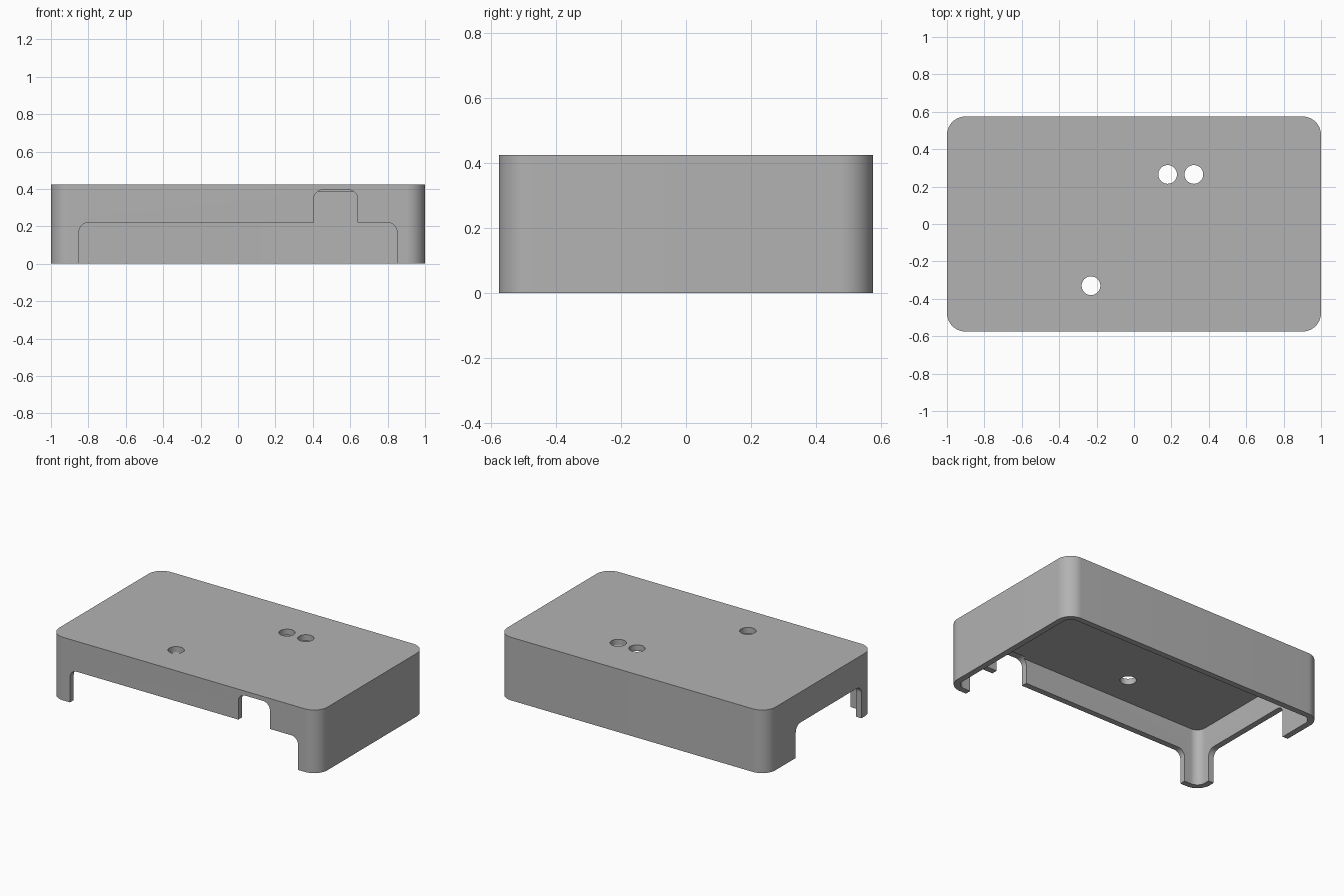
import bpy, bmesh, math
from mathutils import Matrix

cube = bpy.data.objects.get("Cube")
if cube:
    bpy.data.objects.remove(cube, do_unlink=True)

WALL, HEIGHT, HALF_X, HALF_Y = 0.04, 0.425, 1.0, 0.575

grey = bpy.data.materials.new("plain grey")
grey.use_nodes = True
colour = (0.45, 0.45, 0.45, 1)
grey.diffuse_color = colour
grey.node_tree.nodes["Principled BSDF"].inputs["Base Color"].default_value = colour


def rounded(x0, x1, y0, y1, radius, low_radius, steps=10):
    """Rectangle outline with rounded upper and lower corners."""
    pts = []
    for cx, cy, r, start in ((x1, y1, radius, 0), (x0, y1, radius, 90),
                             (x0, y0, low_radius, 180), (x1, y0, low_radius, 270)):
        sx, sy = (1 if cx == x1 else -1), (1 if cy == y1 else -1)
        if r == 0:
            pts.append((cx, cy))
            continue
        for i in range(steps + 1):
            a = math.radians(start + 90 * i / steps)
            pts.append((cx - sx * r + r * math.cos(a), cy - sy * r + r * math.sin(a)))
    return pts


def prism(name, outline, low, high, turn=Matrix()):
    """Extrude an outline from low to high, then turn it into place."""
    bm = bmesh.new()
    face = bm.faces.new([bm.verts.new((x, y, low)) for x, y in outline])
    top = bmesh.ops.extrude_face_region(bm, geom=[face])["geom"]
    bmesh.ops.translate(bm, vec=(0, 0, high - low),
                        verts=[v for v in top if isinstance(v, bmesh.types.BMVert)])
    bm.transform(turn)
    bmesh.ops.recalc_face_normals(bm, faces=bm.faces)
    mesh = bpy.data.meshes.new(name)
    bm.to_mesh(mesh)
    bm.free()
    obj = bpy.data.objects.new(name, mesh)
    bpy.context.collection.objects.link(obj)
    mesh.materials.append(grey)
    return obj


def circle(x, y, r, steps=40):
    return [(x + r * math.cos(math.tau * i / steps), y + r * math.sin(math.tau * i / steps))
            for i in range(steps)]


# Case body with rounded upright corners
case = prism("case_cover", rounded(-HALF_X, HALF_X, -HALF_Y, HALF_Y, 0.1, 0.1, 16), 0, HEIGHT)

# Hollow inside, open underneath
ix, iy = HALF_X - WALL, HALF_Y - WALL
cutters = [prism("cavity_cutter", rounded(-ix, ix, -iy, iy, 0.06, 0.06, 16), -0.1, HEIGHT - WALL)]

# Openings in the front wall: a wide one and a taller notch
to_front = Matrix.Rotation(math.pi / 2, 4, "X")
front = HALF_Y - WALL - 0.02, HALF_Y + 0.1
cutters.append(prism("front_cutter", rounded(-0.85, 0.85, -0.1, 0.22, 0.05, 0), *front, to_front))
cutters.append(prism("notch_cutter", rounded(0.405, 0.64, -0.08, 0.395, 0.05, 0), *front, to_front))

# Opening in the side wall
to_side = Matrix.Rotation(-math.pi / 2, 4, "Z") @ to_front
cutters.append(prism("side_cutter", rounded(-0.26, 0.44, -0.1, 0.22, 0.05, 0),
                     HALF_X - WALL - 0.02, HALF_X + 0.1, to_side))

# Round holes through the top
for x, y in ((0.18, 0.265), (0.32, 0.265), (-0.23, -0.33)):
    cutters.append(prism("hole_cutter", circle(x, y, 0.05), 0.3, 0.5))

# Cut everything away, then drop the cutters
bpy.context.view_layer.objects.active = case
case.select_set(True)
for cutter in cutters:
    cutter.hide_render = True
    mod = case.modifiers.new(cutter.name, "BOOLEAN")
    mod.operation, mod.solver, mod.object = "DIFFERENCE", "EXACT", cutter
    bpy.ops.object.modifier_apply(modifier=mod.name)
for cutter in cutters:
    bpy.data.objects.remove(cutter, do_unlink=True)

bpy.ops.object.select_all(action="DESELECT")
case.select_set(True)
bpy.ops.object.shade_smooth_by_angle(angle=math.radians(30))
